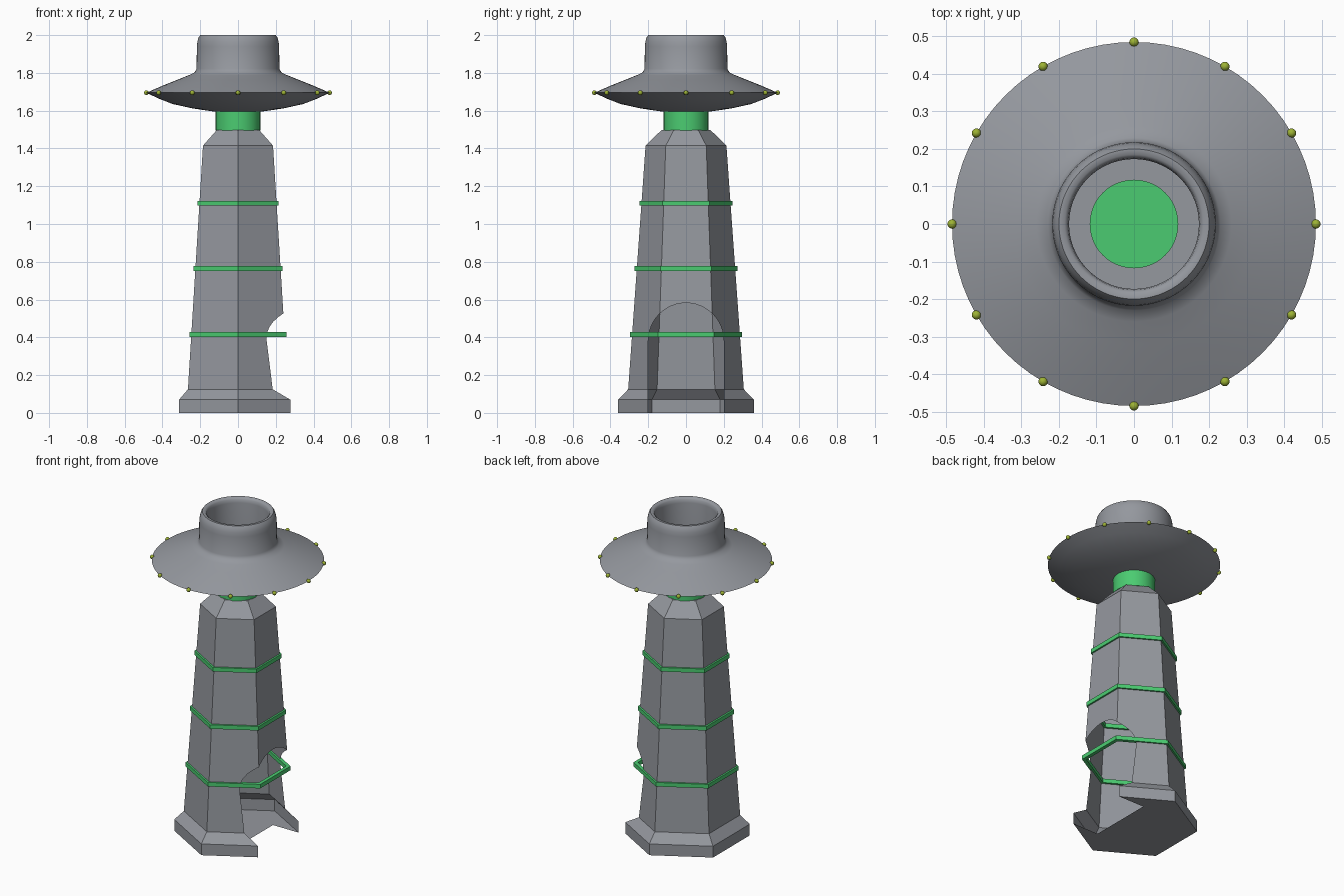
import bpy, bmesh, math
from mathutils import Matrix

if "Cube" in bpy.data.objects:
    bpy.data.objects.remove(bpy.data.objects["Cube"])


def material(name, rgb):
    m = bpy.data.materials.new(name)
    m.diffuse_color = (*rgb, 1)
    m.use_nodes = True
    m.node_tree.nodes["Principled BSDF"].inputs["Base Color"].default_value = m.diffuse_color
    return m


GREY = material("stone_grey", (0.30, 0.315, 0.345))
GREEN = material("bright_green", (0.07, 0.60, 0.165))
LIME = material("lime_yellow", (0.34, 0.45, 0.035))


def finish(bm, name, mat, smooth=None):
    bmesh.ops.recalc_face_normals(bm, faces=bm.faces)
    me = bpy.data.meshes.new(name)
    bm.to_mesh(me)
    bm.free()
    ob = bpy.data.objects.new(name, me)
    bpy.context.collection.objects.link(ob)
    if mat:
        me.materials.append(mat)
    if smooth:
        bpy.ops.object.select_all(action='DESELECT')
        ob.select_set(True)
        bpy.context.view_layer.objects.active = ob
        bpy.ops.object.shade_smooth_by_angle(angle=math.radians(smooth))
    return ob


def lathe(name, profile, sides, mat, start=0.0, loop=False, smooth=None):
    """Revolve (radius, z) points; ends are capped, or joined when loop is set."""
    bm = bmesh.new()
    rings = []
    for r, z in profile:
        angles = [start + math.tau * i / sides for i in range(sides)]
        rings.append([bm.verts.new((r * math.cos(a), r * math.sin(a), z)) for a in angles])
    pairs = list(zip(rings, rings[1:]))
    if loop:
        pairs.append((rings[-1], rings[0]))
    else:
        bm.faces.new(rings[0])
        bm.faces.new(rings[-1])
    for a, b in pairs:
        for i in range(sides):
            j = (i + 1) % sides
            bm.faces.new((a[i], a[j], b[j], b[i]))
    return finish(bm, name, mat, smooth)


HEX = math.radians(30)

# six-sided tower with a stepped foot and a bevelled top
tower = lathe("tower", [(0.36, 0), (0.36, 0.07), (0.306, 0.125), (0.214, 1.415), (0.13, 1.497)],
              6, GREY, HEX)

# arched doorway cutter on the +x side
W, SPRING, BACK = 0.2, 0.382, 0.1
outline = [(-W, -0.1), (W, -0.1)]
outline += [(W * math.cos(math.pi * i / 24), SPRING + W * math.sin(math.pi * i / 24)) for i in range(25)]
bm = bmesh.new()
face = bm.faces.new([bm.verts.new((BACK, y, z)) for y, z in outline])
ext = bmesh.ops.extrude_face_region(bm, geom=[face])["geom"]
bmesh.ops.translate(bm, vec=(0.5, 0, 0), verts=[v for v in ext if isinstance(v, bmesh.types.BMVert)])
cutter = finish(bm, "doorway_cutter", None)
cutter.hide_render = True

mod = tower.modifiers.new("doorway", 'BOOLEAN')
mod.operation, mod.solver, mod.object = 'DIFFERENCE', 'EXACT', cutter
bpy.context.view_layer.update()
cut = bpy.data.meshes.new_from_object(tower.evaluated_get(bpy.context.evaluated_depsgraph_get()))
tower.modifiers.clear()
tower.data = cut
bpy.data.objects.remove(cutter)


# the tower is a thin hollow skin, so drop the walls left by the cutter
def on_cutter(p):
    if p.x < BACK - 0.002:
        return False
    if abs(p.x - BACK) < 0.002 and abs(p.y) < W + 0.002:
        return True
    if p.z <= SPRING:
        return abs(abs(p.y) - W) < 0.002
    return abs(math.hypot(p.y, p.z - SPRING) - W) < 0.003


bm = bmesh.new()
bm.from_mesh(cut)
walls = [f for f in bm.faces if all(on_cutter(v.co) for v in f.verts)]
bmesh.ops.delete(bm, geom=walls, context='FACES')
bm.to_mesh(cut)
bm.free()
cut.materials.clear()
cut.materials.append(GREY)

# green hexagonal bands
for n, (z, apothem) in enumerate([(0.415, 0.257), (0.764, 0.236), (1.11, 0.214)]):
    r, h, t = apothem / math.cos(HEX), 0.0125, 0.025
    lathe(f"band_{n + 1}", [(r, z - h), (r, z + h), (r - t, z + h), (r - t, z - h)],
          6, GREEN, HEX, loop=True)

# green neck rising into the open crown
lathe("neck", [(0.118, 1.495), (0.118, 1.665)], 48, GREEN, smooth=30)

# disc with hollow crown
lathe("saucer_top", [
    (0.115, 1.595), (0.14, 1.597), (0.24, 1.612), (0.345, 1.635), (0.42, 1.664), (0.485, 1.695),
    (0.40, 1.732), (0.32, 1.764), (0.26, 1.788), (0.23, 1.802), (0.219, 1.822),
    (0.218, 1.94), (0.215, 1.965), (0.209, 1.987), (0.200, 2.0), (0.185, 2.0),
    (0.176, 1.99), (0.173, 1.97), (0.173, 1.65), (0.115, 1.65)],
    72, GREY, smooth=50)

# small lamps around the rim
bm = bmesh.new()
for i in range(12):
    a = math.tau * i / 12
    bmesh.ops.create_uvsphere(bm, u_segments=12, v_segments=8, radius=0.0125,
                              matrix=Matrix.Translation((0.485 * math.cos(a), 0.485 * math.sin(a), 1.695)))
finish(bm, "rim_lamps", LIME, smooth=60)
